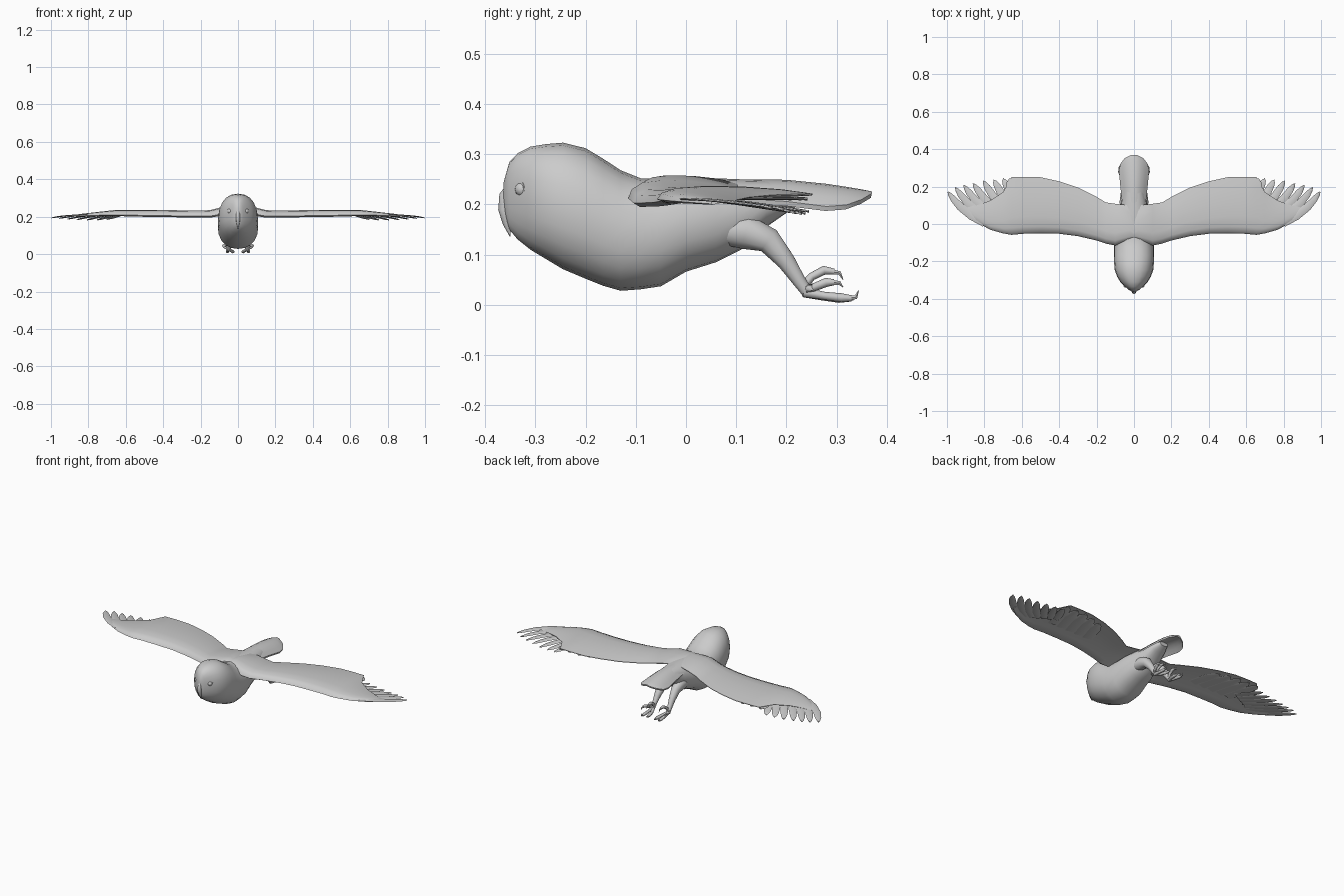
import bpy, bmesh, math
from mathutils import Vector


def loft(name, rings, mirror=False, angle=50):
    bm = bmesh.new()
    rows = [[bm.verts.new(p) for p in r] for r in rings]
    n = len(rows[0])
    for a, b in zip(rows, rows[1:]):
        for i in range(n):
            j = (i + 1) % n
            bm.faces.new((a[i], a[j], b[j], b[i]))
    bm.faces.new(rows[0][::-1])
    bm.faces.new(rows[-1])
    bmesh.ops.recalc_face_normals(bm, faces=bm.faces)
    me = bpy.data.meshes.new(name)
    bm.to_mesh(me)
    bm.free()
    ob = bpy.data.objects.new(name, me)
    bpy.context.collection.objects.link(ob)
    finish(ob, mirror, angle)
    return ob


def finish(ob, mirror, angle=50):
    bpy.ops.object.select_all(action='DESELECT')
    bpy.context.view_layer.objects.active = ob
    ob.select_set(True)
    bpy.ops.object.shade_smooth_by_angle(angle=math.radians(angle))
    if mirror:
        m = ob.modifiers.new("Mirror", 'MIRROR')
        # mirror across the world centre plane
        ob.data.transform(ob.matrix_world)
        ob.matrix_world.identity()
        m.use_axis[0] = True
        m.use_mirror_merge = False


def tube(name, pts, radii, sides=8, mirror=False):
    """Tapered tube; each radius is (width, height)."""
    pts = [Vector(p) for p in pts]
    rings = []
    for i, p in enumerate(pts):
        t = (pts[min(i + 1, len(pts) - 1)] - pts[max(i - 1, 0)]).normalized()
        ref = Vector((1, 0, 0)) if abs(t.x) < 0.5 else Vector((0, 0, 1))
        if radii[i][0] > radii[i][1] * 2:
            ref = Vector((0, 0, 1)).cross(t)
        u = (ref - t * ref.dot(t)).normalized()
        v = t.cross(u)
        w, h = radii[i]
        rings.append([p + u * w * math.cos(a) + v * h * math.sin(a)
                      for a in (2 * math.pi * k / sides for k in range(sides))])
    return loft(name, rings, mirror)


def spow(c, e):
    return math.copysign(abs(c) ** e, c)


# head and body: (y, bottom, top, half width)
sections = [(-.363, .185, .245, .010), (-.352, .15, .284, .028), (-.335, .13, .302, .047),
            (-.31, .11, .315, .073), (-.28, .092, .320, .091), (-.245, .071, .323, .103),
            (-.20, .052, .312, .107), (-.165, .038, .291, .108), (-.13, .028, .268, .108),
            (-.09, .031, .252, .107), (-.05, .037, .25, .104), (.0, .066, .252, .098),
            (.06, .085, .252, .085), (.11, .11, .25, .070), (.16, .155, .248, .058),
            (.21, .19, .242, .045), (.25, .212, .236, .025)]
rings = []
for y, b, t, w in sections:
    ring = []
    for k in range(20):
        a = 2 * math.pi * k / 20
        ring.append((w * spow(math.cos(a), .9), y, (b + t) / 2 + (t - b) / 2 * spow(math.sin(a), .9)))
    rings.append(ring)
loft("body", rings)

# arched tail fan: (y, half width, crown height, edge drop)
rings = []
for y, w, z, d in [(.06, .06, .25, .03), (.13, .065, .25, .04), (.2, .073, .249, .043),
                   (.28, .08, .241, .045), (.32, .074, .235, .036), (.35, .052, .23, .02),
                   (.37, .015, .226, .004)]:
    us = [-1 + i / 4 for i in range(9)]
    top = [(u * w, y, z - d * u * u) for u in us]
    under = [(u * w * .97, y - .002, z - .009 - d * u * u) for u in us[::-1]]
    rings.append(top + under)
loft("tail", rings)

# wings: (x, leading y, trailing y, base height, thickness)
stations = [(0, -.08, .03, .235, .022), (.025, -.09, .10, .232, .026), (.10, -.115, .108, .212, .036),
            (.15, -.105, .115, .203, .032), (.2, -.088, .145, .203, .03), (.3, -.065, .195, .204, .03),
            (.4, -.052, .228, .206, .03), (.5, -.05, .25, .207, .03), (.59, -.052, .252, .209, .028),
            (.655, -.058, .25, .21, .026), (.70, -.05, .17, .209, .022), (.77, -.03, .125, .207, .016),
            (.84, .01, .10, .204, .011), (.89, .05, .095, .201, .007)]
airfoil = [(0, 0), (.03, .5), (.12, .85), (.3, 1), (.55, .95), (.8, .75), (1, .45),
           (1, .35), (.75, .4), (.45, .3), (.2, -.05), (.06, -.25)]
loft("wing", [[(x, l + (t - l) * u, z + h * v) for u, v in airfoil] for x, l, t, z, h in stations],
     mirror=True, angle=40)

# primary feathers fanned around the wing tip
tips = [(.995, .172, .194), (.955, .195, .191), (.91, .207, .187), (.86, .217, .184),
        (.805, .23, .182), (.75, .237, .182), (.70, .244, .186)]
for i, tip in enumerate(tips):
    f = i / (len(tips) - 1)
    root = Vector((.80 - .17 * f, .0 + .10 * f, .211 - .004 * f))
    tip = Vector(tip)
    bow = Vector((.012, -.012, .004)) * (1 - f)
    path = [root.lerp(tip, s) + bow * math.sin(math.pi * s) for s in (0, .3, .6, .82, .94, 1)]
    tube(f"primary_feather_{i + 1}", path,
         [(w, .0028) for w in (.016, .021, .021, .017, .010, .003)], 8, True)

# trailing secondary layer below the wing edge
for i in range(5):
    x = .66 - .06 * i
    y = .242 if i < 3 else .23 - .02 * (i - 3)
    tube(f"secondary_feather_{i + 1}", [(x - .05, .05, .211), (x - .02, .15, .212), (x, y - .02, .212), (x, y, .211)],
         [(.03, .003), (.034, .003), (.026, .003), (.008, .003)], 8, True)

# feathered legs
tube("leg", [(.042, .07, .15), (.044, .12, .145), (.046, .165, .128), (.048, .20, .086),
             (.05, .225, .048), (.05, .24, .027)],
     [(.03, .03), (.033, .036), (.025, .027), (.018, .019), (.013, .014), (.012, .012)], 10, True)

# toes, each ending in a hooked talon
toes = [[(.05, .235, .025), (.034, .27, .017), (.027, .305, .013), (.026, .325, .012)],
        [(.05, .235, .025), (.054, .275, .018), (.056, .31, .014), (.056, .33, .013)],
        [(.05, .235, .03), (.068, .255, .035), (.076, .28, .045), (.077, .295, .045)],
        [(.05, .23, .032), (.042, .25, .056), (.04, .275, .069), (.04, .295, .066)]]
hooks = [(.012, .004), (.014, .016), (.018, -.010), (.018, -.016)]
for i, (toe, (dy, dz)) in enumerate(zip(toes, hooks)):
    tube(f"toe_{i + 1}", toe, [(.010, .010), (.008, .008), (.009, .009), (.006, .006)], 8, True)
    x, y, z = toe[-1]
    tube(f"talon_{i + 1}", [(x, y - .008, z), (x, y + dy * .6, z + dz * .15), (x, y + dy, z + dz)],
         [(.006, .006), (.0045, .0045), (.0008, .0008)], 6, True)

# hooked beak running down from the brow
tube("beak", [(0, -.348, .242), (0, -.361, .218), (0, -.363, .19), (0, -.357, .162), (0, -.35, .136)],
     [(.006, .006), (.010, .011), (.012, .011), (.008, .008), (.001, .001)], 8)

# eyes with raised lids
bpy.ops.mesh.primitive_uv_sphere_add(segments=16, ring_count=10, radius=.0145, location=(.043, -.326, .23))
eye = bpy.context.object
eye.name = "eye"
bpy.context.view_layer.update()
finish(eye, True)
bpy.ops.mesh.primitive_torus_add(major_segments=18, minor_segments=6, major_radius=.017, minor_radius=.0035,
                                 location=(.043, -.331, .23), rotation=(math.radians(90), 0, math.radians(38)))
lid = bpy.context.object
lid.name = "eyelid"
bpy.context.view_layer.update()
finish(lid, True)
